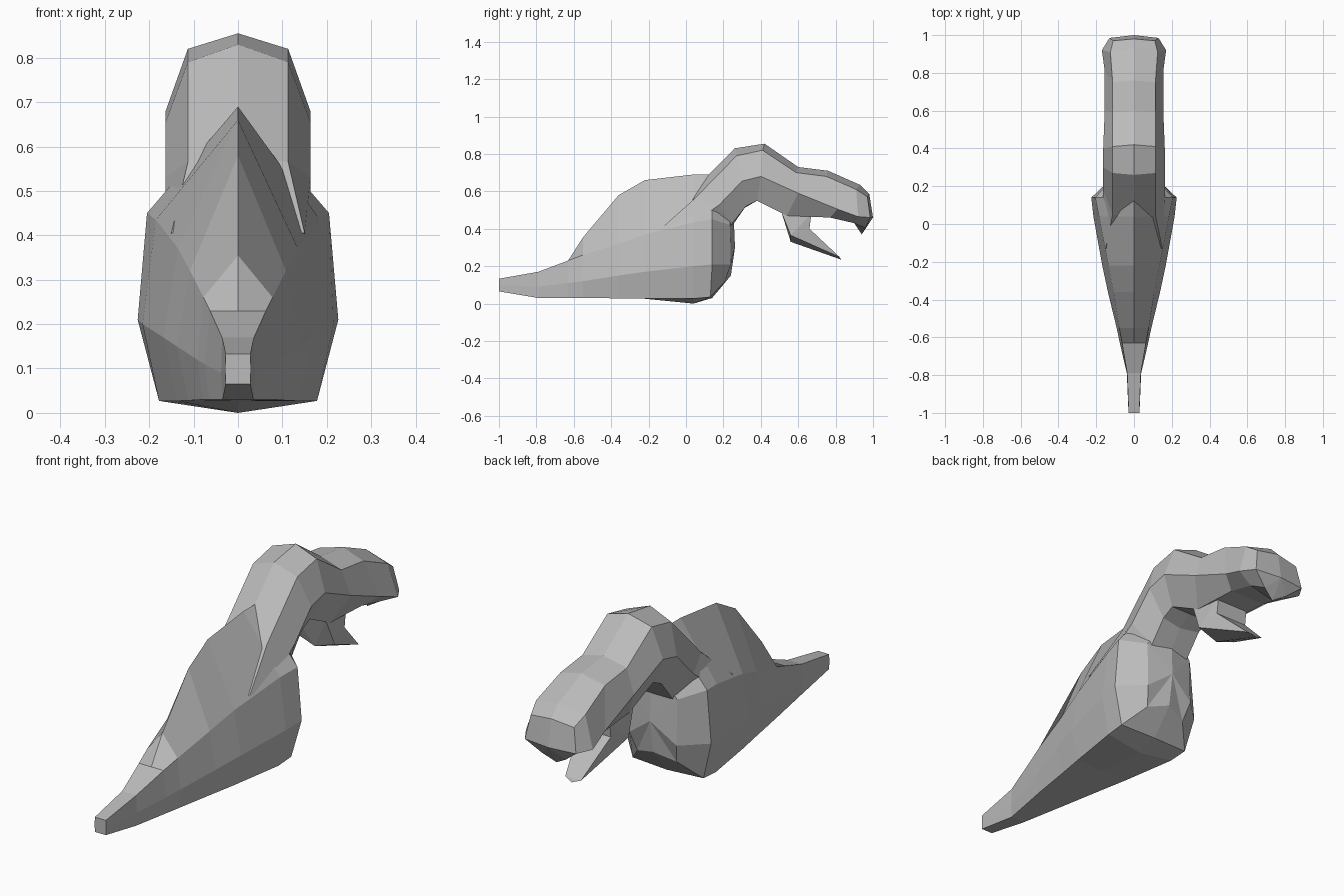
import bpy, bmesh

grey = bpy.data.materials.new("stone_grey")
grey.diffuse_color = (0.5, 0.5, 0.5, 1)


def finish(name, bm):
    bmesh.ops.remove_doubles(bm, verts=bm.verts, dist=0.0005)
    bmesh.ops.recalc_face_normals(bm, faces=bm.faces)
    me = bpy.data.meshes.new(name)
    bm.to_mesh(me)
    bm.free()
    me.materials.append(grey)
    ob = bpy.data.objects.new(name, me)
    bpy.context.collection.objects.link(ob)


def loft(name, halves, nose=None):
    """Skin mirrored half rings; each half runs from centre line to centre line."""
    bm = bmesh.new()
    rings = []
    for h in halves:
        pts = list(h) + [(-x, y, z) for x, y, z in reversed(h[1:-1])]
        rings.append([bm.verts.new(p) for p in pts])
    n = len(rings[0])
    for a, b in zip(rings, rings[1:]):
        for i in range(n):
            j = (i + 1) % n
            bm.faces.new((a[i], a[j], b[j], b[i]))
    bm.faces.new(rings[0])
    if nose:
        tip = bm.verts.new(nose)
        for i in range(n):
            bm.faces.new((rings[-1][i], rings[-1][(i + 1) % n], tip))
    else:
        bm.faces.new(rings[-1])
    finish(name, bm)


def hull(name, half):
    bm = bmesh.new()
    for x, y, z in half:
        for s in ((1, -1) if x else (1,)):
            bm.verts.new((s * x, y, z))
    bmesh.ops.convex_hull(bm, input=bm.verts)
    bmesh.ops.dissolve_limit(bm, angle_limit=0.02, verts=bm.verts, edges=bm.edges)
    finish(name, bm)


# Body: y, keel z, bottom corner, flank, shoulder (x, z), ridge z
sections = [
    (-1.0, .065, (.028, .065), (.029, .10), (.028, .133), .133),
    (-.79, .03, (.035, .03), (.038, .09), (.036, .17), .17),
    (-.63, .03, (.065, .03), (.075, .11), (.063, .23), .23),
    (-.55, .03, (.080, .03), (.092, .12), (.078, .26), .355),
    (-.36, .028, (.112, .028), (.138, .15), (.108, .32), .58),
    (-.22, .026, (.137, .027), (.168, .17), (.135, .37), .66),
    (.04, .0, (.178, .027), (.215, .20), (.185, .435), .69),
]
body = [[(0, y, k), (b[0], y, b[1]), (m[0], y, m[1]), (u[0], y, u[1]), (0, y, r)]
        for y, k, b, m, u, r in sections]
# Chest corner and breast rings
body.append([(0, .14, .03), (.18, .13, .035), (.226, .14, .21), (.205, .14, .45), (0, .14, .69)])
body.append([(0, .24, .15), (.10, .21, .12), (.12, .24, .21), (.12, .235, .42), (0, .25, .58)])
loft("body", body, nose=(0, .262, .3))

# Neck and head: crown, brow, cheek, throat edge, throat centre
loft("neck_and_head", [
    [(0, -.11, .41), (.15, -.13, .405), (.165, 0, .40), (.10, .1, .35), (0, .1, .35)],
    [(0, .02, .585), (.113, .05, .565), (.163, .18, .53), (.10, .24, .42), (0, .25, .42)],
    [(0, .26, .83), (.113, .27, .79), (.163, .30, .655), (.10, .32, .52), (0, .31, .51)],
    [(0, .42, .855), (.113, .41, .82), (.163, .40, .68), (.10, .38, .55), (0, .38, .55)],
    [(0, .60, .73), (.113, .59, .70), (.155, .60, .59), (.09, .54, .47), (0, .54, .47)],
    [(0, .76, .71), (.113, .75, .68), (.155, .81, .505), (.09, .77, .46), (0, .77, .46)],
    [(0, .93, .635), (.125, .91, .61), (.17, .92, .465), (.09, .90, .43), (0, .90, .43)],
    [(0, .98, .585), (.11, .97, .57), (.13, .985, .46), (.06, .96, .405), (0, .94, .37)],
], nose=(0, 1.0, .46))

# Lower jaw: hinge block and pointed scoop
hull("jaw_hinge", [(.09, .51, .49), (.08, .67, .48), (.10, .56, .365), (.08, .66, .40), (0, .56, .33)])
hull("jaw_scoop", [(.10, .56, .365), (0, .56, .33), (.08, .66, .40), (.04, .82, .25), (0, .83, .235)])
